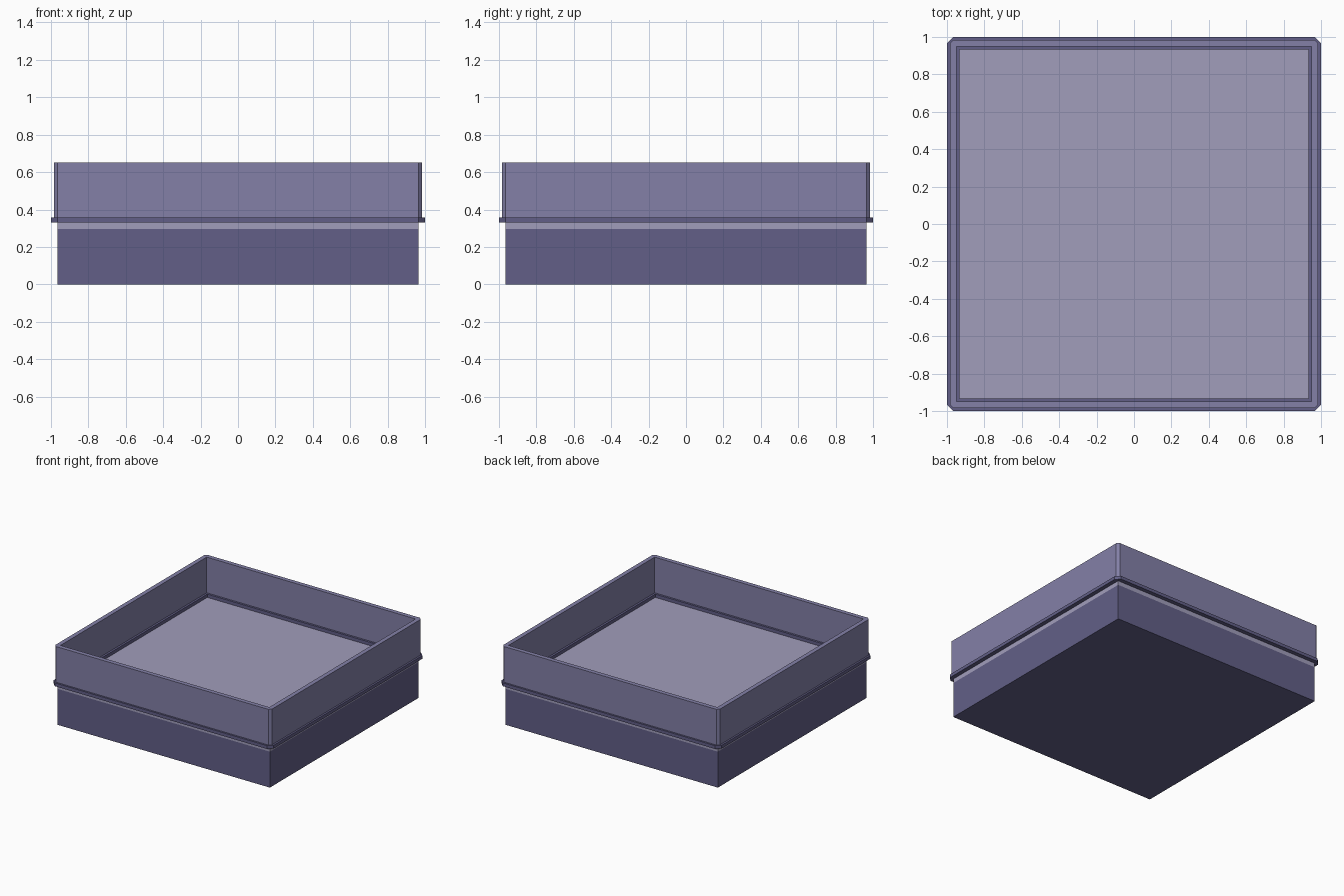
import bpy, bmesh

if "Cube" in bpy.data.objects:
    bpy.data.objects.remove(bpy.data.objects["Cube"])


def material(name, srgb):
    mat = bpy.data.materials.new(name)
    mat.diffuse_color = [((c / 255 + 0.055) / 1.055) ** 2.4 for c in srgb] + [1]
    mat.use_nodes = True
    mat.node_tree.nodes["Principled BSDF"].inputs["Base Color"].default_value = mat.diffuse_color
    return mat


def finish(name, bm, mat):
    bmesh.ops.recalc_face_normals(bm, faces=bm.faces)
    mesh = bpy.data.meshes.new(name)
    bm.to_mesh(mesh)
    bm.free()
    mesh.materials.append(mat)
    obj = bpy.data.objects.new(name, mesh)
    bpy.context.collection.objects.link(obj)


def block(name, half, z0, z1, mat):
    bm = bmesh.new()
    bmesh.ops.create_cube(bm, size=1)
    bmesh.ops.scale(bm, vec=(2 * half, 2 * half, z1 - z0), verts=bm.verts)
    bmesh.ops.translate(bm, vec=(0, 0, (z0 + z1) / 2), verts=bm.verts)
    finish(name, bm, mat)


def frame(name, outer, inner, chamfer, z0, z1, mat):
    """Square ring: chamfered outer corners, square inner corners."""
    bm = bmesh.new()
    c = outer - chamfer
    out_pts, in_pts = [], []
    p, q, r = (c, -outer), (outer, -c), (inner, -inner)
    for _ in range(4):
        out_pts += [p, q]
        in_pts.append(r)
        p, q, r = [(-y, x) for x, y in (p, q, r)]
    levels = []
    for z in (z0, z1):
        o = [bm.verts.new((x, y, z)) for x, y in out_pts]
        n = [bm.verts.new((x, y, z)) for x, y in in_pts]
        levels.append((o, n))
        for i in range(4):
            j = (i + 1) % 4
            bm.faces.new((o[2 * i], o[2 * i + 1], n[i]))
            bm.faces.new((o[2 * i + 1], o[2 * j], n[j], n[i]))
    # vertical sides, outside and inside
    for a, b in zip(*levels):
        for i in range(len(a)):
            j = (i + 1) % len(a)
            bm.faces.new((a[i], a[j], b[j], b[i]))
    finish(name, bm, mat)


dark = material("dark_purple", (98, 95, 135))
mid = material("mid_purple", (131, 128, 167))
light = material("light_purple", (161, 157, 187))

# solid base with a pale floor slab on top
block("base", 0.966, 0, 0.295, dark)
block("floor_slab", 0.966, 0.295, 0.33, light)
# projecting trim and the parapet wall standing on it
frame("trim_band", 1.0, 0.932, 0.035, 0.33, 0.357, dark)
frame("parapet_wall", 0.985, 0.949, 0.02, 0.357, 0.65, mid)
